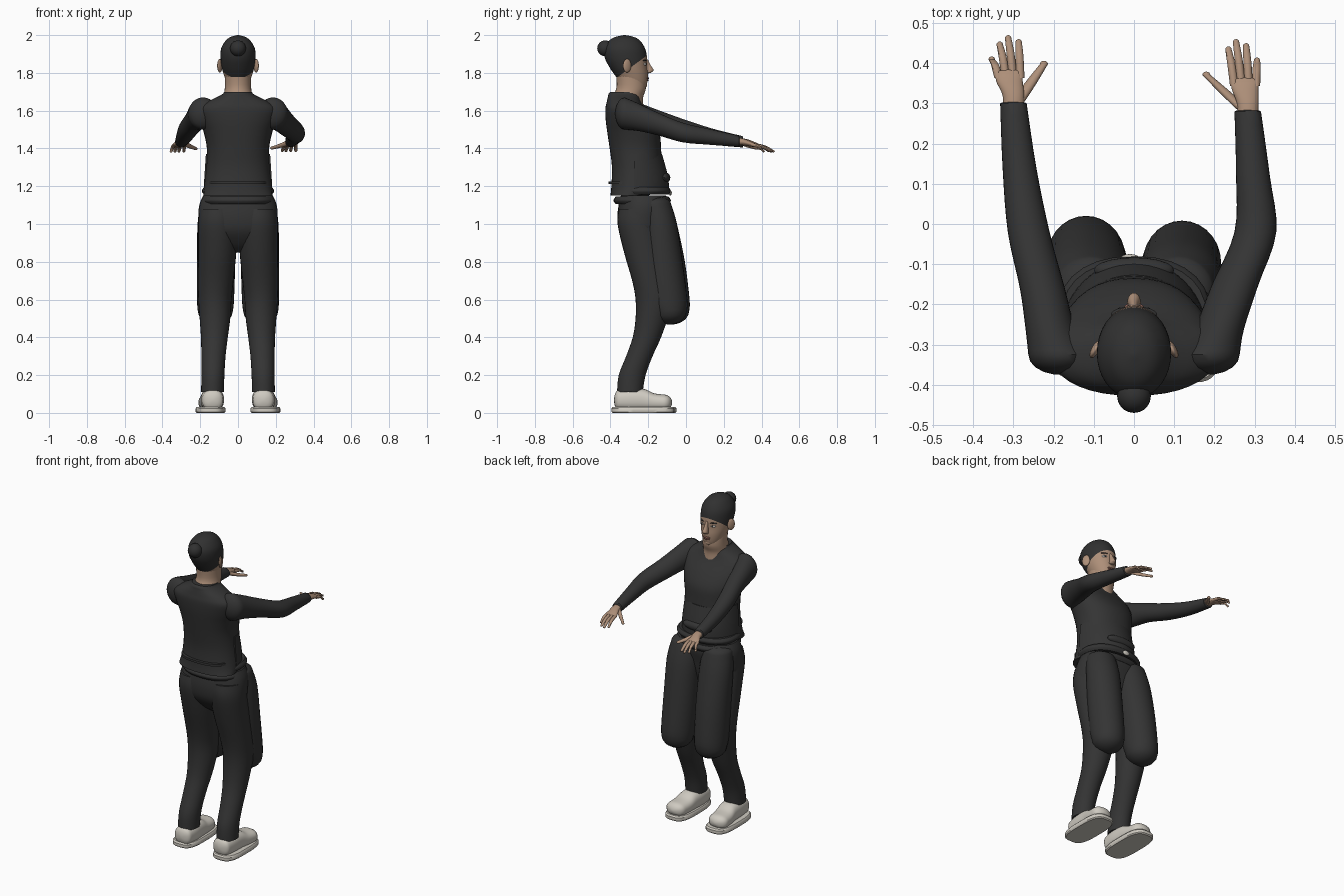
import bpy, bmesh, math
from mathutils import Vector, Matrix


def material(name, rgb):
    m = bpy.data.materials.new(name)
    m.diffuse_color = (*rgb, 1)
    return m


CLOTH = material("black_cloth", (0.034, 0.034, 0.034))
HAIR = material("dark_hair", (0.03, 0.03, 0.03))
SKIN = material("skin", (0.42, 0.275, 0.19))
LIPS = material("lips", (0.28, 0.13, 0.10))
SHOE = material("off_white_shoe", (0.62, 0.59, 0.53))
WHITE = material("eye_white", (0.7, 0.68, 0.65))


def finish(name, bm, mat):
    bmesh.ops.recalc_face_normals(bm, faces=bm.faces)
    me = bpy.data.meshes.new(name)
    bm.to_mesh(me)
    bm.free()
    me.materials.append(mat)
    ob = bpy.data.objects.new(name, me)
    bpy.context.collection.objects.link(ob)
    bpy.ops.object.select_all(action='DESELECT')
    ob.select_set(True)
    bpy.context.view_layer.objects.active = ob
    bpy.ops.object.shade_smooth_by_angle(angle=math.radians(40))
    return ob


def spline(rows, sub):
    """Smoothly resample rows of numbers."""
    out = []
    for i in range(len(rows) - 1):
        p = [rows[max(0, min(len(rows) - 1, i + k))] for k in (-1, 0, 1, 2)]
        for j in range(sub):
            t = j / sub
            out.append([0.5 * (2 * b + (c - a) * t + (2 * a - 5 * b + 4 * c - d) * t * t
                               + (3 * b - a - 3 * c + d) * t ** 3) for a, b, c, d in zip(*p)])
    return out + [list(rows[-1])]


def loft(name, rows, mat, axis='z', seg=28, sub=4, power=2.0, arc=2 * math.pi, caps=(0, 0)):
    """Skin rows of (x, y, z, width radius, depth radius); caps round the ends."""
    rings = spline(rows, sub)
    k = 2 if axis == 'z' else 1
    sign = 1 if rings[-1][k] > rings[0][k] else -1
    for end, r in enumerate(caps):
        base = rings[-end]
        new = []
        for a in (20, 40, 60, 78, 87):
            c = list(base)
            c[k] += sign * (1 if end else -1) * r * math.sin(math.radians(a))
            c[3] *= math.cos(math.radians(a))
            c[4] *= math.cos(math.radians(a))
            new.append(c)
        if r:
            rings = rings + new if end else new[::-1] + rings
    bm = bmesh.new()
    loops = []
    closed = arc > 6
    for x, y, z, a, b in rings:
        a, b = max(a, 0.001), max(b, 0.001)
        loop = []
        for i in range(seg if closed else seg + 1):
            t = arc * i / seg
            c, s = math.cos(t), math.sin(t)
            u = a * math.copysign(abs(c) ** (2 / power), c)
            v = b * math.copysign(abs(s) ** (2 / power), s)
            loop.append(bm.verts.new((x + u, y + v, z) if axis == 'z' else (x + u, y, z + v)))
        loops.append(loop)
    n = len(loops[0])
    for p, q in zip(loops, loops[1:]):
        for i in range(n):
            j = (i + 1) % n
            bm.faces.new((p[i], p[j], q[j], q[i]))
    bm.faces.new(loops[0])
    bm.faces.new(loops[-1])
    return finish(name, bm, mat)


def ball(name, loc, radii, mat, rot=0.0, seg=20):
    bm = bmesh.new()
    bmesh.ops.create_uvsphere(bm, u_segments=seg, v_segments=seg // 2 + 2, radius=1)
    bm.transform(Matrix.Translation(loc) @ Matrix.Rotation(rot, 4, 'Z')
                 @ Matrix.Diagonal((*radii, 1)))
    return finish(name, bm, mat)


# Head, split along a slanted hairline
head = loft("head", [(0, -.25, 1.712, .02, .02), (0, -.257, 1.725, .042, .044),
                     (0, -.275, 1.75, .060, .070), (0, -.29, 1.79, .075, .088),
                     (0, -.305, 1.83, .086, .100), (0, -.318, 1.88, .092, .112),
                     (0, -.325, 1.93, .089, .108), (0, -.325, 1.97, .066, .082),
                     (0, -.325, 1.99, .040, .050), (0, -.325, 2.0, .004, .004)], SKIN, seg=36)
head.data.materials.append(HAIR)
bm = bmesh.new()
bm.from_mesh(head.data)
point, normal = Vector((0, -.21, 1.89)), Vector((0, -.10, .135))
bmesh.ops.bisect_plane(bm, geom=bm.verts[:] + bm.edges[:] + bm.faces[:],
                       plane_co=point, plane_no=normal)
for f in bm.faces:
    f.material_index = int((f.calc_center_median() - point).dot(normal) > 0)
bm.to_mesh(head.data)
bm.free()
ball("hair_bun", (0, -.428, 1.93), (.042, .042, .042), HAIR)
loft("neck", [(0, -.315, 1.62, .085, .09), (0, -.31, 1.67, .077, .083),
              (0, -.29, 1.72, .070, .078), (0, -.295, 1.79, .070, .075)], SKIN)

# Face
loft("nose", [(0, -.212, 1.872, .008, .010), (0, -.202, 1.84, .011, .016),
              (0, -.192, 1.815, .016, .021), (0, -.198, 1.803, .017, .016)], SKIN,
     seg=14, caps=(0, .005))
ball("upper_lip", (0, -.208, 1.772, ), (.024, .013, .006), LIPS)
ball("lower_lip", (0, -.209, 1.762), (.020, .012, .006), LIPS)
ball("chin", (0, -.222, 1.735), (.022, .016, .016), SKIN)
for s, side in ((-1, "left"), (1, "right")):
    ball(side + "_ear", (s * .096, -.312, 1.838), (.010, .024, .036), SKIN, s * .5)
    ball(side + "_eye", (s * .036, -.219, 1.846), (.016, .009, .007), WHITE, -s * .35)
    ball(side + "_pupil", (s * .036, -.213, 1.846), (.006, .005, .006), HAIR, -s * .35, 12)
    ball(side + "_eyebrow", (s * .037, -.219, 1.866), (.022, .009, .004), HAIR, -s * .35, 12)

# Sweater
loft("sweater", [(0, -.30, 1.15, .183, .10), (0, -.265, 1.2, .180, .13),
                 (0, -.26, 1.3, .168, .132), (0, -.268, 1.4, .165, .136),
                 (0, -.278, 1.48, .180, .138), (0, -.300, 1.55, .200, .125),
                 (0, -.322, 1.61, .205, .105), (0, -.328, 1.645, .165, .092),
                 (0, -.328, 1.675, .105, .085), (0, -.325, 1.69, .080, .085),
                 (0, -.322, 1.70, .074, .078)], CLOTH, power=2.2, seg=36)
# Front wrap around the belly
loft("waist_wrap", [(0, -.275, 1.17, .182, .185), (0, -.275, 1.25, .178, .180),
                    (0, -.275, 1.37, .170, .148)], CLOTH, arc=math.pi)
# Hem rolls and belt
for i, (z, r) in enumerate(((1.175, .192), (1.125, .188))):
    loft(f"hem_roll_{i}", [(0, -.232, z - .02, r - .012, .14), (0, -.232, z, r, .152),
                           (0, -.232, z + .02, r - .012, .14)], CLOTH, power=2.3)
loft("back_strap", [(0, -.30, 1.212, .155, .11), (0, -.30, 1.226, .155, .11)], CLOTH,
     power=2.6, sub=1)
ball("belt_pouch", (0, -.115, 1.245), (.10, .032, .03), CLOTH)
ball("belt_buckle", (-.01, -.083, 1.165), (.022, .008, .014), SHOE)

# Trousers
loft("hips", [(0, -.225, 1.15, .185, .12), (0, -.225, 1.10, .205, .132),
              (0, -.235, 1.03, .210, .128), (0, -.235, .96, .200, .115),
              (0, -.22, .89, .13, .08), (0, -.21, .85, .05, .04)], CLOTH, power=2.3)
for s, side in ((-1, "left"), (1, "right")):
    dy = -.006 * s
    loft(side + "_leg", [(s * .105, -.235, 1.08, .10, .12), (s * .107, -.25, 1.0, .104, .112),
                         (s * .110, -.22, .85, .101, .108), (s * .118, -.185, .7, .094, .10),
                         (s * .122, -.167, .6, .088, .10), (s * .122, -.182, .5, .081, .085),
                         (s * .125, -.207, .4, .071, .075), (s * .130, -.247, .3, .064, .070),
                         (s * .133, -.285, .2, .061, .071), (s * .135, -.297, .11, .060, .068)],
         CLOTH)
    # Padded thigh and knee panel
    loft(side + "_thigh_pad", [(s * .110, -.165, 1.11, .088, .085), (s * .114, -.14, 1.0, .100, .092),
                               (s * .116, -.115 + dy, .8, .101, .103),
                               (s * .119, -.092 + dy, .6, .098, .105),
                               (s * .120, -.082 + dy, .54, .093, .093)],
         CLOTH, caps=(.035, .072))
    # Shoes
    loft(side + "_shoe_sole", [(s * .145, -.222 + dy, 0, .074, .160), (s * .145, -.222 + dy, .006, .079, .166),
                               (s * .145, -.222 + dy, .024, .079, .166),
                               (s * .145, -.222 + dy, .032, .073, .158)], SHOE, power=3.2, sub=1, seg=40)
    loft(side + "_shoe_upper", [(s * .134, -.355, .068, .055, .054), (s * .135, -.29, .07, .061, .061),
                                (s * .138, -.22, .068, .061, .058), (s * .143, -.17, .058, .063, .046),
                                (s * .148, -.115, .055, .062, .042)],
         SHOE, 'y', power=2.4, caps=(.026, .042))

# Sleeves
arms = {
    "left": [(-.185, -.325, 1.585, .078, .085), (-.208, -.26, 1.572, .062, .074),
             (-.228, -.16, 1.548, .056, .060), (-.262, -.02, 1.505, .052, .052),
             (-.285, .14, 1.463, .042, .042), (-.300, .30, 1.435, .033, .030)],
    "right": [(.185, -.325, 1.585, .078, .085), (.212, -.26, 1.568, .062, .074),
              (.252, -.15, 1.53, .058, .060), (.302, -.02, 1.485, .052, .052),
              (.296, .12, 1.462, .042, .042), (.283, .28, 1.438, .033, .030)]}
tips = {
    "left": [(-.354, .415), (-.334, .452), (-.313, .468), (-.287, .458)],
    "right": [(.306, .412), (.279, .448), (.254, .458), (.235, .440)]}
thumbs = {"left": (-.224, .398), "right": (.180, .371)}

for side, rows in arms.items():
    s = -1 if side == "left" else 1
    loft(side + "_sleeve", rows, CLOTH, 'y', caps=(.05, .004))
    # Hand
    wx, wy, wz = rows[-1][:3]
    mid = sum(t[0] for t in tips[side]) / 4
    px, py = wx * .55 + mid * .45, wy + .075
    loft(side + "_palm", [(wx, wy - .02, wz, .026, .021), (wx, wy + .02, wz - .003, .027, .018),
                          (px, wy + .055, wz - .012, .033, .015), (px, py, wz - .018, .034, .012)],
         SKIN, 'y', caps=(0, .010))
    for i, (tx, ty) in enumerate(tips[side]):
        bx = px - .027 + .018 * i if s < 0 else px + .027 - .018 * i
        loft(f"{side}_finger_{i}", [(bx, py - .012, wz - .016, .0105, .010),
                                    ((bx + tx) / 2, (py + ty) / 2, wz - .028, .010, .009),
                                    (tx, ty - .006, wz - .05, .008, .007)],
             SKIN, 'y', seg=10, caps=(0, .008))
    tx, ty = thumbs[side]
    bx = wx - s * .014
    loft(side + "_thumb", [(bx, wy + .008, wz - .006, .016, .013),
                           (bx * .55 + tx * .45, wy * .5 + ty * .5, wz - .022, .015, .011),
                           (tx, ty, wz - .036, .010, .008)],
         SKIN, 'y', seg=12, caps=(.004, .008))
